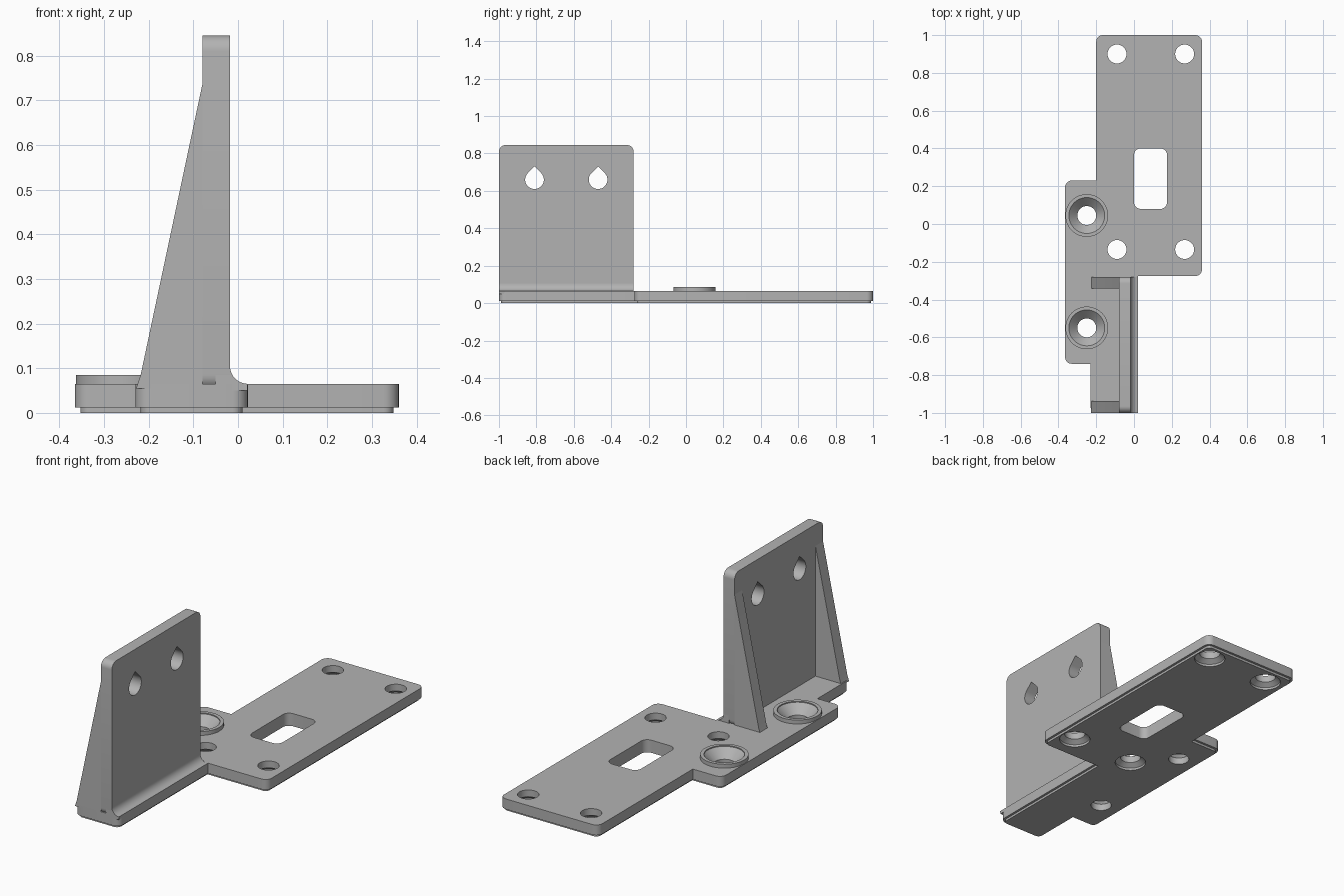
import bpy, bmesh, math
from mathutils import Vector

cube = bpy.data.objects.get("Cube")
if cube:
    bpy.data.objects.remove(cube, do_unlink=True)

grey = bpy.data.materials.new("plain grey")
grey.use_nodes = True
grey.diffuse_color = (0.45, 0.45, 0.45, 1)
grey.node_tree.nodes["Principled BSDF"].inputs["Base Color"].default_value = grey.diffuse_color


def loft(name, rings):
    """Skin equal-length rings of 3D points and cap both ends."""
    bm = bmesh.new()
    loops = [[bm.verts.new(p) for p in ring] for ring in rings]
    n = len(loops[0])
    for a, b in zip(loops, loops[1:]):
        for i in range(n):
            j = (i + 1) % n
            bm.faces.new((a[i], a[j], b[j], b[i]))
    bm.faces.new(loops[0][::-1])
    bm.faces.new(loops[-1])
    bmesh.ops.recalc_face_normals(bm, faces=bm.faces)
    mesh = bpy.data.meshes.new(name)
    bm.to_mesh(mesh)
    bm.free()
    mesh.materials.append(grey)
    obj = bpy.data.objects.new(name, mesh)
    bpy.context.collection.objects.link(obj)
    return obj


def outline(corners, inset=0.0, steps=8):
    """Counter-clockwise right-angled outline; each corner is (x, y, radius)."""
    pts = []
    n = len(corners)
    for i, (x, y, r) in enumerate(corners):
        p = Vector((x, y))
        d1 = (Vector(corners[i - 1][:2]) - p).normalized()
        d2 = (Vector(corners[(i + 1) % n][:2]) - p).normalized()
        side = 1 if (-d1).cross(d2) > 0 else -1
        p += (d1 + d2) * inset * side
        if r == 0:
            pts.append(p)
            continue
        r -= inset
        centre = p + (d1 + d2) * r
        for k in range(steps + 1):
            a = math.pi / 2 * k / steps
            pts.append(centre - r * (d2 * math.cos(a) + d1 * math.sin(a)))
    return pts


def rectangle(x0, x1, y0, y1, r):
    return outline([(x0, y0, r), (x1, y0, r), (x1, y1, r), (x0, y1, r)])


def along_z(name, pts, z0, z1):
    return loft(name, [[(a, b, z) for a, b in pts] for z in (z0, z1)])


def along_x(name, pts, x0, x1):
    return loft(name, [[(x, a, b) for a, b in pts] for x in (x0, x1)])


def along_y(name, pts, y0, y1):
    return loft(name, [[(a, y, b) for a, b in pts] for y in (y0, y1)])


def turned(name, x, y, profile, n=48):
    """Stack of circles from (radius, height) pairs."""
    angles = [math.tau * i / n for i in range(n)]
    return loft(name, [[(x + r * math.cos(a), y + r * math.sin(a), z) for a in angles]
                       for r, z in profile])


def combine(target, tool, operation):
    mod = target.modifiers.new("combine", 'BOOLEAN')
    mod.operation, mod.solver, mod.object = operation, 'EXACT', tool
    tool.hide_render = True
    bpy.context.view_layer.objects.active = target
    bpy.ops.object.modifier_apply(modifier=mod.name)
    bpy.data.objects.remove(tool, do_unlink=True)


# Base plate with a narrow step around the underside
R = 0.035
TOP, STEP = 0.065, 0.012
corners = [(-0.23, -1, R), (0.022, -1, R), (0.022, -0.275, 0), (0.36, -0.275, R),
           (0.36, 1, R), (-0.2, 1, R), (-0.2, 0.23, 0), (-0.365, 0.23, R),
           (-0.365, -0.74, R), (-0.23, -0.74, 0)]
outer, inner = outline(corners), outline(corners, STEP)
base = loft("base_plate", [[(x, y, z) for x, y in ring] for ring, z in
                           ((inner, 0), (inner, STEP), (outer, STEP), (outer, TOP))])

# Raised countersunk screw bosses
for y in (0.045, -0.55):
    combine(base, turned("boss", -0.25, y, [(0.113, 0.03), (0.113, 0.085)]), 'UNION')
    combine(base, turned("countersink", -0.25, y,
                         [(0.05, -0.1), (0.05, 0.035), (0.095, 0.08), (0.095, 0.1)]), 'DIFFERENCE')

# Mounting holes, widened from below
for x in (-0.09, 0.268):
    for y in (0.9, -0.135):
        combine(base, turned("hole", x, y,
                             [(0.075, -0.1), (0.075, STEP), (0.05, 0.03), (0.05, 0.2)]), 'DIFFERENCE')

# Rounded slot
combine(base, along_z("slot", rectangle(0, 0.175, 0.08, 0.4, R), -0.1, 0.2), 'DIFFERENCE')

# Upright wall with teardrop holes
BACK = -0.28
wall = along_x("upright_wall", rectangle(-1, BACK, 0.05, 0.845, R), -0.08, -0.018)
for y in (-0.81, -0.47):
    r, z = 0.05, 0.66
    drop = [(y, z + r * math.sqrt(2))]
    for i in range(33):
        a = math.radians(135 + 270 * i / 32)
        drop.append((y + r * math.cos(a), z + r * math.sin(a)))
    combine(wall, along_x("teardrop", drop, -0.2, 0.1), 'DIFFERENCE')

# Concave fillet at the foot of the wall
fillet = [(-0.05, 0.05), (0.021, 0.05)]
for i in range(9):
    a = math.pi / 2 * i / 8
    fillet.append((0.022 - 0.04 * math.sin(a), TOP + 0.04 - 0.04 * math.cos(a)))
fillet.append((-0.05, TOP + 0.04))
parts = [base, wall, along_y("wall_fillet", fillet, -1, BACK)]

# Tapered gussets at both ends of the wall
gusset = [(-0.08, 0.055), (-0.228, 0.055), (-0.218, 0.085), (-0.08, 0.735)]
for name, y in (("front_gusset", -1), ("rear_gusset", BACK - 0.062)):
    parts.append(along_y(name, gusset, y, y + 0.062))

bpy.ops.object.select_all(action='DESELECT')
for part in parts:
    part.select_set(True)
bpy.context.view_layer.objects.active = base
bpy.ops.object.shade_smooth_by_angle(angle=math.radians(30))
